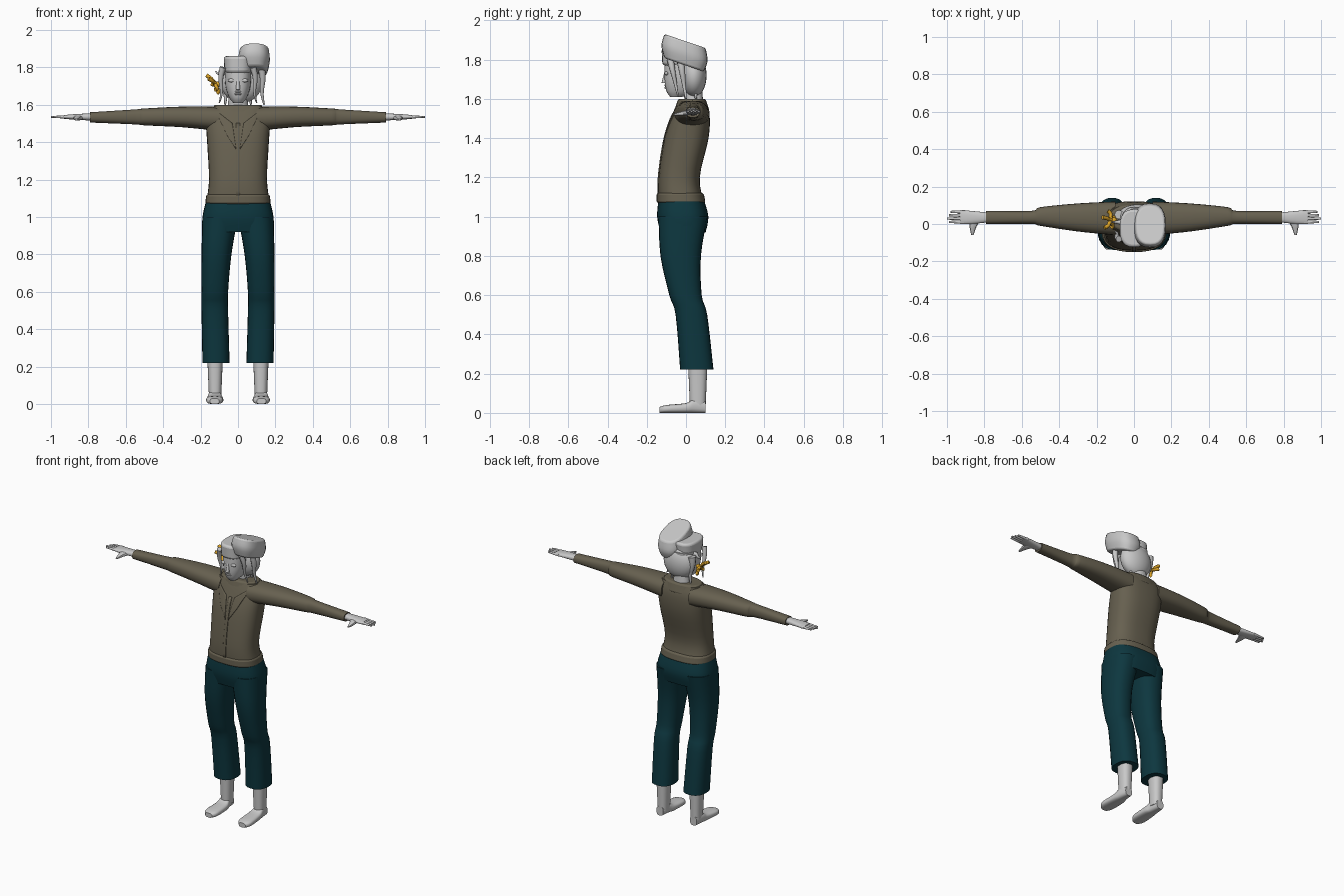
import bpy, bmesh, math
from mathutils import Vector, Matrix

default_cube = bpy.data.objects.get("Cube")
if default_cube:
    bpy.data.objects.remove(default_cube, do_unlink=True)


def material(name, red, green, blue):
    mat = bpy.data.materials.new(name)
    mat.use_nodes = True
    colour = (red, green, blue, 1)
    mat.diffuse_color = colour
    shader = mat.node_tree.nodes["Principled BSDF"]
    shader.inputs["Base Color"].default_value = colour
    shader.inputs["Roughness"].default_value = 0.8
    return mat


grey = material("plain grey", 0.58, 0.58, 0.58)
olive = material("olive cloth", 0.135, 0.118, 0.08)
teal = material("dark teal cloth", 0.004, 0.038, 0.05)
gold = material("gold ribbon", 0.7, 0.36, 0.02)
SIDES = {"left": 1, "right": -1}
AXIS_ORDER = {"x": (0, 1, 2), "y": (1, 0, 2), "z": (2, 0, 1)}
meshes = []


def finish(name, bm, mat):
    """Turn a bmesh into a named, coloured object."""
    bmesh.ops.recalc_face_normals(bm, faces=bm.faces)
    data = bpy.data.meshes.new(name)
    bm.to_mesh(data)
    bm.free()
    data.materials.append(mat)
    obj = bpy.data.objects.new(name, data)
    bpy.context.collection.objects.link(obj)
    meshes.append(obj)
    return obj


def resample(rings, steps=4):
    """Smooth interpolation between neighbouring rings."""
    rings = [Vector(ring) for ring in rings]
    padded = [rings[0], *rings, rings[-1]]
    smooth = []
    for before, start, end, after in zip(padded, padded[1:], padded[2:], padded[3:]):
        leave, arrive = (end - before) / 2, (after - start) / 2
        for step in range(steps):
            t = step / steps
            ease = t * t * (3 - 2 * t)
            smooth.append(start.lerp(end, ease)
                          + leave * t * (1 - t) ** 2 - arrive * t * t * (1 - t))
    return smooth + [rings[-1]]


def squarish(low, high, wave, power):
    """Coordinate on a rounded-square outline between two extents."""
    return (low + high) / 2 + (high - low) / 2 * math.copysign(abs(wave) ** (2 / power), wave)


def loft(name, mat, axis, rings, side=1, power=2.4, sides=24, shear=0, edge=0):
    """Skin over rings: position on the axis, then extents on the two other axes."""
    along, across, up = AXIS_ORDER[axis]
    bm = bmesh.new()
    loops = []
    for position, u_low, u_high, v_low, v_high in resample(rings):
        loop = []
        for k in range(sides):
            angle = math.tau * k / sides
            point = Vector()
            point[along] = position
            point[across] = squarish(u_low, u_high, math.cos(angle), power)
            point[up] = squarish(v_low, v_high, math.sin(angle), power)
            point.z -= shear * point.y
            point.x *= side
            loop.append(bm.verts.new(point))
        loops.append(loop)
    for low, high in zip(loops, loops[1:]):
        for k in range(sides):
            bm.faces.new((low[k - 1], low[k], high[k], high[k - 1]))
    bm.faces.new(loops[0])
    bm.faces.new(loops[-1])
    obj = finish(name, bm, mat)
    if edge:
        bevel = obj.modifiers.new("rounded rim", "BEVEL")
        bevel.width = edge
        bevel.segments = 3
    return obj


def column(name, mat, rings, **options):
    """Upright loft centred on x: height, half width, front, back."""
    wide = [(z, -half, half, front, back) for z, half, front, back in rings]
    return loft(name, mat, "z", wide, **options)


def blob(name, mat, centre, radii):
    """Stretched ball."""
    bm = bmesh.new()
    place = Matrix.Translation(centre) @ Matrix.Diagonal((*radii, 1))
    bmesh.ops.create_uvsphere(bm, u_segments=24, v_segments=16, radius=1, matrix=place)
    return finish(name, bm, mat)


def plate(name, mat, corners, target, side=1, cells=10):
    """Thin cloth plate laid on the front of the target."""
    a, b, c, d = (Vector((x * side, -1, z)) for x, z in corners)
    bm = bmesh.new()
    grid = [[bm.verts.new(a.lerp(b, i / cells).lerp(d.lerp(c, i / cells), j / cells))
             for i in range(cells + 1)] for j in range(cells + 1)]
    for lower, upper in zip(grid, grid[1:]):
        for i in range(cells):
            bm.faces.new((lower[i], lower[i + 1], upper[i + 1], upper[i]))
    obj = finish(name, bm, mat)
    wrap = obj.modifiers.new("lay on cloth", "SHRINKWRAP")
    wrap.target = target
    wrap.wrap_method = "PROJECT"
    wrap.use_project_y = True
    wrap.use_positive_direction = True
    wrap.use_negative_direction = False
    thick = obj.modifiers.new("thickness", "SOLIDIFY")
    thick.thickness = 0.009
    thick.offset = 0


def strand(name, mat, start, end, radius, sway, tip=0.2):
    """Tapered tube that sways sideways between its ends."""
    start, end, sway = Vector(start), Vector(end), Vector(sway)
    data = bpy.data.curves.new(name, "CURVE")
    data.dimensions = "3D"
    data.bevel_depth = radius
    data.bevel_resolution = 2
    data.use_fill_caps = True
    spline = data.splines.new("NURBS")
    spline.points.add(4)
    spline.use_endpoint_u = True
    last = len(spline.points) - 1
    for i, point in enumerate(spline.points):
        t = i / last
        point.co = (*(start.lerp(end, t) + sway * math.sin(math.tau * t)), 1)
        point.radius = 1 + (tip - 1) * t
    data.materials.append(mat)
    obj = bpy.data.objects.new(name, data)
    bpy.context.collection.objects.link(obj)


# Jacket body, hem band, collar and zip
torso = column("jacket_body", olive, [
    (1.08, .17, -.14, .09), (1.2, .155, -.14, .07), (1.4, .165, -.11, .115),
    (1.52, .17, -.07, .12), (1.59, .14, -.04, .1)], power=2.6, sides=32)
column("jacket_hem", olive, [(1.07, .175, -.15, .1), (1.12, .17, -.15, .09)],
       power=2.6, sides=32, edge=.01)
column("collar", olive, [(1.54, .13, -.06, .12), (1.6, .13, -.04, .1)], sides=32, edge=.01)
plate("zip_placket", olive, [(-.01, 1.1), (.01, 1.1), (.01, 1.5), (-.01, 1.5)], torso)

for word, side in SIDES.items():
    plate(word + "_lapel", olive, [(.01, 1.36), (.06, 1.44), (.12, 1.57), (.03, 1.5)], torso, side)
    loft(word + "_sleeve", olive, "x", [
        (.1, -.06, .12, 1.46, 1.59), (.3, -.04, .11, 1.48, 1.59),
        (.5, -.01, .09, 1.49, 1.58), (.55, 0, .07, 1.495, 1.575),
        (.79, 0, .07, 1.505, 1.56)], side)

    # Hands
    loft(word + "_palm", grey, "x", [
        (.77, .01, .06, 1.515, 1.555), (.87, 0, .07, 1.52, 1.55),
        (.93, 0, .075, 1.525, 1.545)], side)
    for i, finger in enumerate(("little", "ring", "middle", "index")):
        y = .065 - .018 * i
        reach = 1 - .01 * abs(i - 2)
        loft(f"{word}_{finger}_finger", grey, "x", [
            (.9, y - .01, y + .01, 1.525, 1.545), (reach, y - .006, y + .006, 1.53, 1.54)],
            side, sides=10, edge=.004)
    loft(word + "_thumb", grey, "y", [
        (.03, .81, .88, 1.52, 1.545), (-.01, .84, .88, 1.515, 1.54),
        (-.06, .858, .87, 1.515, 1.525)], side, sides=10)

    # Trouser legs, shins and feet
    loft(word + "_trouser_leg", teal, "z", [
        (.22, .045, .19, -.03, .14), (.5, .053, .195, -.053, .108),
        (.6, .053, .195, -.085, .08), (.8, .035, .195, -.13, .076),
        (1, 0, .19, -.14, .11)], side)
    loft(word + "_shin", grey, "z", [
        (.03, .09, .155, .02, .1), (.27, .08, .165, .01, .11)], side)
    loft(word + "_foot", grey, "y", [
        (-.135, .1, .15, 0, .03), (-.1, .08, .17, 0, .04),
        (0, .08, .165, 0, .05), (.04, .09, .16, 0, .07), (.1, .1, .15, 0, .06)], side, power=2.8)
    blob(word + "_eyelid", grey, (.035 * side, -.1, 1.73), (.02, .01, .01))

column("trouser_seat", teal, [
    (.92, .19, -.13, .1), (1, .19, -.147, .114), (1.09, .17, -.14, .09)], power=2.7, sides=32)

# Neck, head and face
column("neck", grey, [(1.55, .06, 0, .09), (1.68, .045, -.02, .08)])
column("head", grey, [
    (1.61, .025, -.08, -.02), (1.64, .048, -.1, .05), (1.7, .067, -.11, .08),
    (1.8, .072, -.11, .09)])
column("nose", grey, [(1.68, .012, -.125, -.09), (1.75, .006, -.107, -.09)], edge=.004)
for lip, z in (("lower_lip", 1.657), ("upper_lip", 1.67)):
    blob(lip, grey, (0, -.1, z), (.02, .01, .006))

# Cap and tall hat set off to the left
column("cap", grey, [(1.77, .072, -.12, .07), (1.86, .077, -.125, .08)], power=2.6, edge=.015)
loft("tall_hat", grey, "z", [
    (1.77, .02, .155, -.11, .09), (1.83, 0, .17, -.125, .11), (1.893, .01, .165, -.11, .1)],
    power=2.6, shear=.34, edge=.015)

# Hair
blob("back_hair", grey, (.02, .04, 1.72), (.11, .065, .11))
for word, side in SIDES.items():
    strand(word + "_front_lock", grey, (.08 * side, -.08, 1.8), (.1 * side, -.04, 1.61),
           .018, (.01 * side, 0, 0))
    strand(word + "_back_lock", grey, (.08 * side, .05, 1.78), (.07 * side, .05, 1.6),
           .025, (.01 * side, 0, 0))
strand("left_side_lock", grey, (.12, -.03, 1.81), (.14, 0, 1.6), .022, (.01, 0, 0))
strand("right_flick", grey, (-.06, .01, 1.77), (-.12, .01, 1.78), .016, (0, 0, .02))

# Ribbon bow
knot = Vector((-.11, .02, 1.71))
blob("ribbon_knot", gold, knot, (.02, .015, .015))
for i, petal in enumerate(("back_loop", "upper_loop", "front_loop", "front_tail", "back_tail")):
    angle = math.tau * i / 5
    spread = Vector((-.03 * (1 + math.sin(angle)), math.cos(angle) * .05, math.sin(angle) * .05))
    strand("ribbon_" + petal, gold, knot, knot + spread, .009, (-.01, 0, .005), tip=1.2)

# Smooth shading with crisp edges
bpy.ops.object.select_all(action="DESELECT")
for obj in meshes:
    obj.select_set(True)
bpy.context.view_layer.objects.active = torso
bpy.ops.object.shade_smooth_by_angle(angle=math.radians(40))
